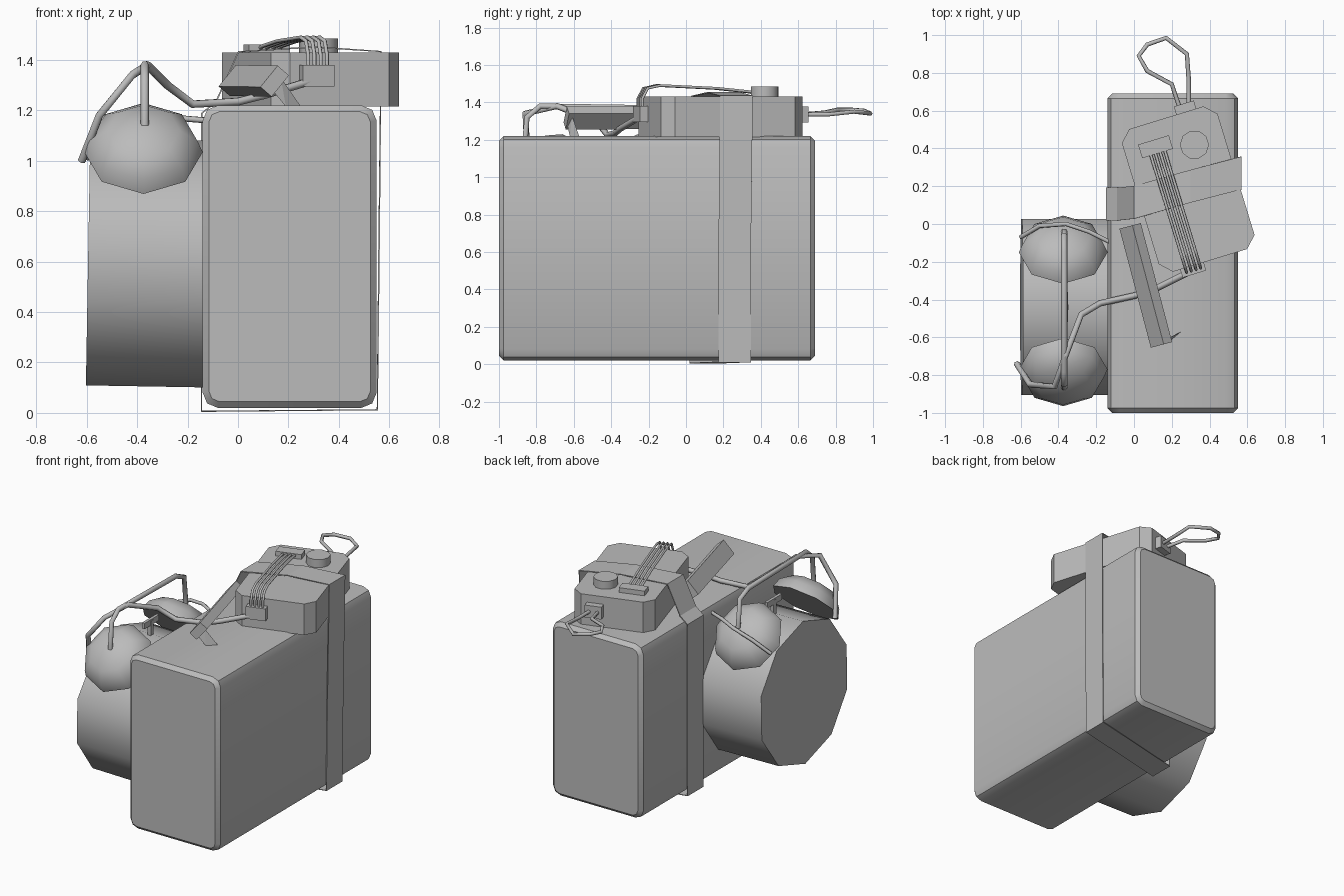
import bpy, bmesh, math
from mathutils import Vector, Matrix

if "Cube" in bpy.data.objects:
    bpy.data.objects.remove(bpy.data.objects["Cube"])

grey = bpy.data.materials.new("plain grey")
grey.use_nodes = True
GREY = (0.5, 0.5, 0.5, 1)
grey.diffuse_color = GREY
grey.node_tree.nodes["Principled BSDF"].inputs["Base Color"].default_value = GREY


def finish(name, bm, matrix=Matrix(), smooth=None):
    bmesh.ops.recalc_face_normals(bm, faces=bm.faces)
    mesh = bpy.data.meshes.new(name)
    bm.to_mesh(mesh)
    bm.free()
    mesh.materials.append(grey)
    ob = bpy.data.objects.new(name, mesh)
    bpy.context.collection.objects.link(ob)
    ob.matrix_world = matrix
    if smooth:
        bpy.ops.object.select_all(action='DESELECT')
        ob.select_set(True)
        bpy.context.view_layer.objects.active = ob
        bpy.ops.object.shade_smooth_by_angle(angle=math.radians(smooth))
    return ob


def box(name, size, matrix, bevel=0, segments=1, vertical_only=False, smooth=None):
    bm = bmesh.new()
    bmesh.ops.create_cube(bm, size=1)
    bmesh.ops.scale(bm, vec=size, verts=bm.verts)
    if bevel:
        edges = [e for e in bm.edges if not vertical_only
                 or abs(e.verts[0].co.z - e.verts[1].co.z) > 0.01]
        bmesh.ops.bevel(bm, geom=edges, offset=bevel, segments=segments,
                        profile=0.5, affect='EDGES')
    return finish(name, bm, matrix, smooth)


def drum(name, radius, depth, sides, matrix, smooth):
    bm = bmesh.new()
    bmesh.ops.create_cone(bm, cap_ends=True, segments=sides, radius1=radius,
                          radius2=radius, depth=depth)
    return finish(name, bm, matrix, smooth)


def wire(name, points, radius):
    curve = bpy.data.curves.new(name, 'CURVE')
    curve.dimensions = '3D'
    curve.bevel_depth = radius
    curve.bevel_resolution = 1
    curve.use_fill_caps = True
    spline = curve.splines.new('POLY')
    spline.points.add(len(points) - 1)
    for p, co in zip(spline.points, points):
        p.co = (*co, 1)
    curve.materials.append(grey)
    ob = bpy.data.objects.new(name, curve)
    bpy.context.collection.objects.link(ob)


at = Matrix.Translation

# Main case: rounded lengthwise edges, narrow bevel around both ends
bm = bmesh.new()
bmesh.ops.create_cube(bm, size=1)
bmesh.ops.scale(bm, vec=(0.69, 1.69, 1.2), verts=bm.verts)
long_edges = [e for e in bm.edges if abs(e.verts[0].co.y - e.verts[1].co.y) > 1]
bmesh.ops.bevel(bm, geom=long_edges, offset=0.06, segments=2, profile=0.5, affect='EDGES')
end_edges = [e for e in bm.edges if e.verts[0].co.y * e.verts[1].co.y > 0]
bmesh.ops.bevel(bm, geom=end_edges, offset=0.025, segments=1, affect='EDGES')
finish("main_case", bm, at((0.205, -0.155, 0.62)), 35)

# Clock drum lying on its side
drum("clock_drum", 0.49, 0.48, 10,
     at((-0.355, -0.44, 0.595)) @ Matrix.Rotation(math.radians(91), 4, 'Y')
     @ Matrix.Rotation(math.radians(90), 4, 'Z'), 50)

# Two bells facing outward from the drum
for name, side, y in (("front_bell", -1, -0.77), ("back_bell", 1, -0.15)):
    bm = bmesh.new()
    rings = []
    for r, h in ((0.235, 0), (0.215, 0.06), (0.145, 0.12)):
        rings.append([bm.verts.new((r * math.cos(k * math.pi / 4),
                                    r * math.sin(k * math.pi / 4), h)) for k in range(8)])
    tip = bm.verts.new((0, 0, 0.15))
    bm.faces.new(rings[0])
    for k in range(8):
        n = (k + 1) % 8
        for low, high in zip(rings, rings[1:]):
            bm.faces.new((low[k], low[n], high[n], high[k]))
        bm.faces.new((rings[-1][k], rings[-1][n], tip))
    tilt = Matrix.Rotation(math.radians(-45 * side), 4, 'X')
    finish(name, bm, at((-0.375, y, 1.035)) @ tilt, 60)

# Bridge between the bells, bell wires and striker
wire("bell_bridge", [(-0.37, -0.865, 1.14), (-0.37, -0.85, 1.32), (-0.37, -0.78, 1.38),
                     (-0.37, -0.15, 1.37), (-0.37, -0.06, 1.33), (-0.37, -0.04, 1.14)], 0.017)
wire("front_bell_wire", [(0.3, -0.25, 1.32), (0.1, -0.35, 1.26), (0, -0.38, 1.235),
                         (-0.18, -0.42, 1.225), (-0.28, -0.48, 1.3), (-0.36, -0.69, 1.38),
                         (-0.42, -0.86, 1.34), (-0.55, -0.85, 1.18), (-0.62, -0.74, 1)], 0.017)
wire("back_bell_wire", [(-0.6, -0.07, 1.01), (-0.5, -0.01, 1.1), (-0.36, 0, 1.15),
                        (-0.24, -0.04, 1.17), (-0.12, -0.1, 1.16)], 0.012)
box("striker_post", (0.025, 0.03, 0.16), at((-0.36, -0.44, 1.1)))
box("striker_head", (0.02, 0.16, 0.04), at((-0.36, -0.44, 1.17)))

# Control unit turned on top of the case, with everything fixed to it
unit = at((0.287, 0.185, 0)) @ Matrix.Rotation(math.radians(17), 4, 'Z')
box("control_unit", (0.53, 0.79, 0.215), unit @ at((0, 0, 1.3225)), 0.06, 1, True)
drum("dial", 0.077, 0.06, 10, unit @ at((0.1, 0.215, 1.455)), 40)
box("terminal_block", (0.17, 0.075, 0.035), unit @ at((-0.1, 0.265, 1.445)))
box("front_socket", (0.13, 0.05, 0.085), unit @ at((-0.1, -0.415, 1.338)))
box("back_socket", (0.11, 0.05, 0.085), unit @ at((0.11, 0.415, 1.335)))
for i in range(4):
    x = -0.137 + i * 0.026
    path = [(x, 0.25, 1.445), (x, 0.2, 1.455), (x, 0, 1.475), (x, -0.32, 1.49),
            (x, -0.39, 1.475), (x, -0.42, 1.42), (x, -0.42, 1.36)]
    wire("jumper_wire_%d" % (i + 1), [unit @ Vector(p) for p in path], 0.008)
wire("back_loop", [(0.29, 0.62, 1.335), (0.29, 0.76, 1.335), (0.28, 0.9, 1.35),
                   (0.17, 0.985, 1.34), (0.07, 0.95, 1.355), (0.025, 0.89, 1.36),
                   (0.07, 0.81, 1.36), (0.2, 0.74, 1.345), (0.24, 0.62, 1.335)], 0.012)

# Thin strap wrapped around case and control unit
outline = [(-0.147, 0.105, 0.004), (-0.147, 0.105, 1.19), (-0.09, 0.105, 1.235),
           (0.0, 0.115, 1.435), (0.3, 0.2, 1.455), (0.57, 0.27, 1.436),
           (0.562, 0.26, 0.6), (0.555, 0.26, 0.01)]
bm = bmesh.new()
pairs = [[bm.verts.new((x, y + s, z)) for s in (-0.087, 0.087)] for x, y, z in outline]
for a, b in zip(pairs, pairs[1:] + pairs[:1]):
    bm.faces.new((a[0], a[1], b[1], b[0]))
strap = finish("strap", bm)
thick = strap.modifiers.new("thickness", 'SOLIDIFY')
thick.thickness = 0.006

# Loose bar leaning on the case top, with its small foot
start, end = Vector((-0.02, -0.01, 1.32)), Vector((0.145, -0.64, 1.315))
along = (end - start).normalized()
side = along.cross(Vector((0, 0, 1))).normalized()
frame = Matrix((-side, along, Vector((0, 0, 1)))).transposed().to_4x4()
bar = at((start + end) / 2) @ frame @ Matrix.Rotation(math.radians(-50), 4, 'Y')
box("loose_bar", (0.11, (end - start).length, 0.06), bar)
bm = bmesh.new()
foot = [bm.verts.new(p) for p in ((0.12, -0.64, 1.3), (0.17, -0.61, 1.33),
                                  (0.25, -0.57, 1.215), (0.19, -0.62, 1.215))]
for skip in range(4):
    bm.faces.new([v for i, v in enumerate(foot) if i != skip])
finish("bar_foot", bm)
